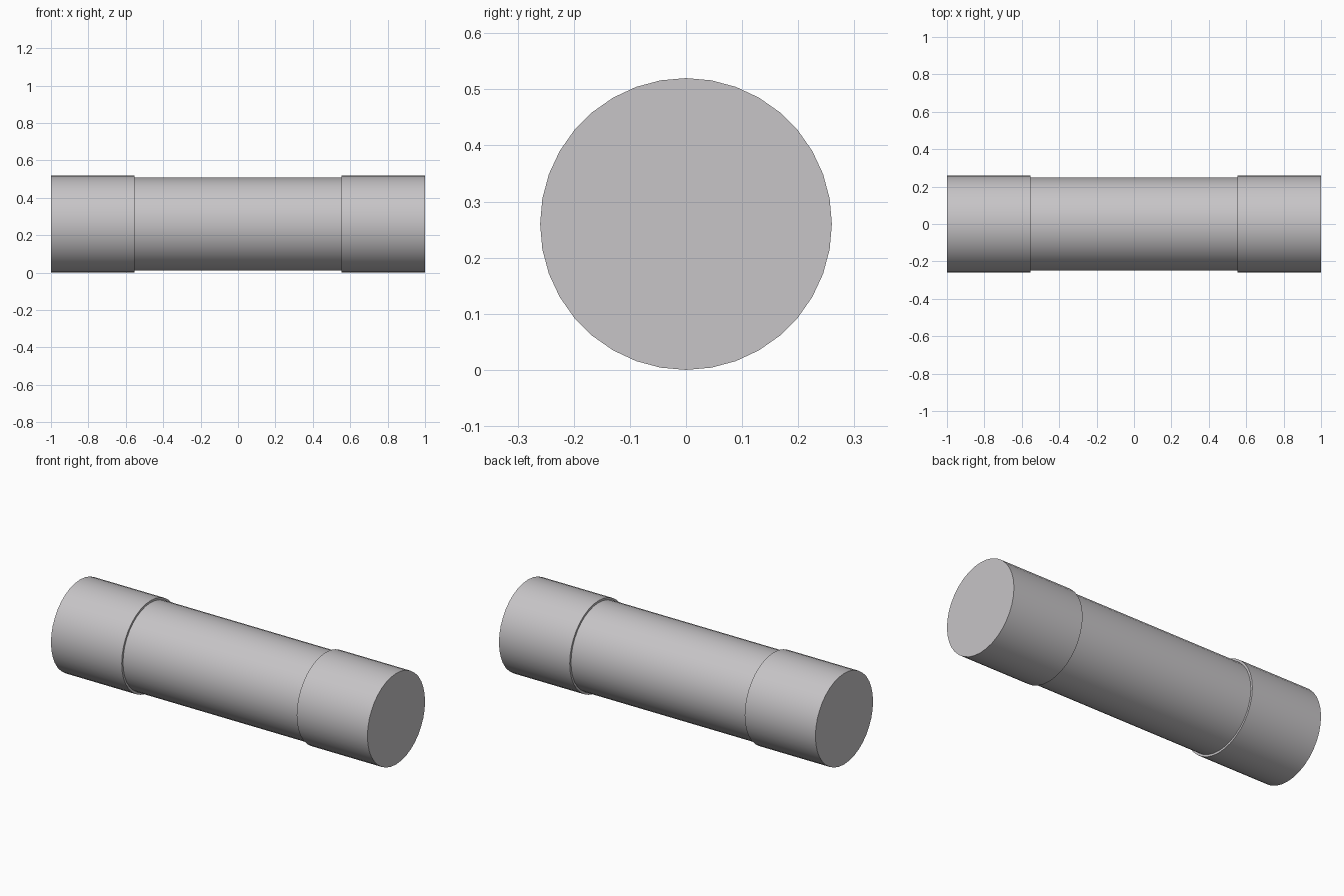
import bpy
import math

cube = bpy.data.objects.get("Cube")
if cube:
    bpy.data.objects.remove(cube, do_unlink=True)

COLOUR = (0.57, 0.555, 0.57, 1.0)
AXIS_Z = 0.26   # height of the shared centre line
SIDES = 36

grey = bpy.data.materials.new("light grey")
grey.use_nodes = True
grey.diffuse_color = COLOUR
grey.node_tree.nodes["Principled BSDF"].inputs["Base Color"].default_value = COLOUR


def rod(name, radius, x_start, x_end):
    """Capped cylinder lying along x, with smooth sides and sharp rims."""
    bpy.ops.mesh.primitive_cylinder_add(
        vertices=SIDES, radius=radius, depth=x_end - x_start,
        location=((x_start + x_end) / 2, 0, AXIS_Z),
        rotation=(0, math.pi / 2, 0))
    obj = bpy.context.object
    obj.name = name
    obj.data.materials.append(grey)
    bpy.ops.object.shade_smooth_by_angle(angle=math.radians(30))
    return obj


# Slimmer middle barrel, seated just inside both collars
rod("barrel", 0.248, -0.57, 0.57)

# Wider end collars
rod("right_collar", 0.26, -1.0, -0.553)
rod("left_collar", 0.26, 0.553, 1.0)
